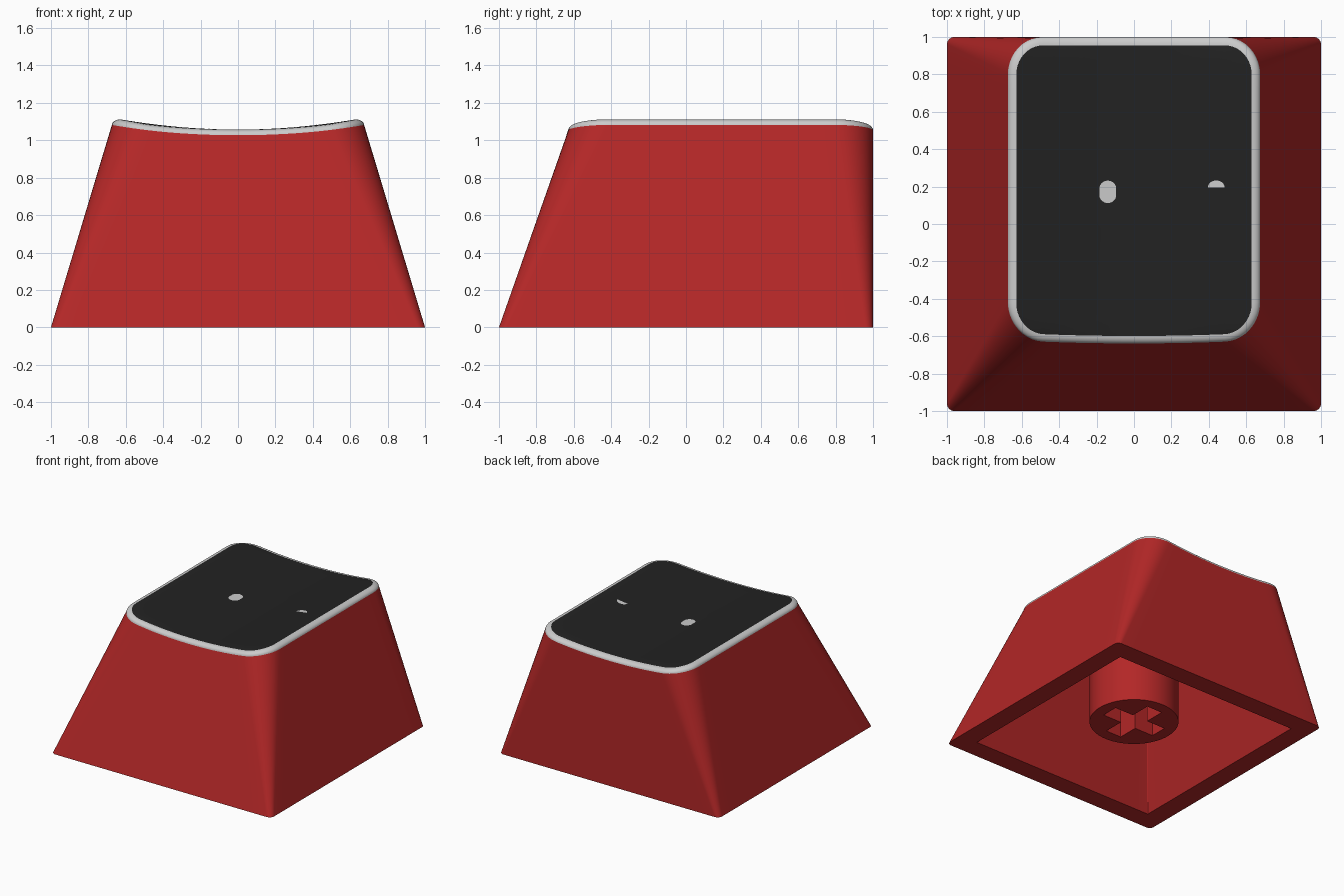
import bpy, bmesh
from math import sin, cos, pi
from mathutils import Vector

if "Cube" in bpy.data.objects:
    bpy.data.objects.remove(bpy.data.objects["Cube"])

RED, BLACK = (0.45, 0.02, 0.02, 1), (0.016, 0.016, 0.016, 1)
TOP = 1.08


def material(name, color):
    m = bpy.data.materials.new(name)
    m.diffuse_color = color
    m.use_nodes = True
    m.node_tree.nodes["Principled BSDF"].inputs["Base Color"].default_value = m.diffuse_color
    return m


red, black = material("red_plastic", RED), material("black_plastic", BLACK)


def dish(x):
    return 1.027 + 0.055 * (x / 0.675) ** 2


def outline(hx, y0, y1, r, z=0.0, arc=10, side=16):
    """Rounded rectangle, always with the same point count, counter-clockwise."""
    centres = [(hx - r, y1 - r), (r - hx, y1 - r), (r - hx, y0 + r), (hx - r, y0 + r)]
    pts = []
    for c, (cx, cy) in enumerate(centres):
        for k in range(arc + 1):
            a = pi / 2 * (c + k / arc)
            pts.append(Vector((cx + r * cos(a), cy + r * sin(a), z)))
        nx, ny = centres[(c + 1) % 4]
        a = pi / 2 * (c + 1)
        nxt = Vector((nx + r * cos(a), ny + r * sin(a), z))
        end = pts[-1].copy()
        pts += [end.lerp(nxt, k / side) for k in range(1, side)]
    return pts


def finish(bm, name, mat=None, angle=35):
    bmesh.ops.recalc_face_normals(bm, faces=bm.faces)
    me = bpy.data.meshes.new(name)
    bm.to_mesh(me)
    bm.free()
    ob = bpy.data.objects.new(name, me)
    bpy.context.collection.objects.link(ob)
    if mat:
        me.materials.append(mat)
    bpy.ops.object.select_all(action='DESELECT')
    ob.select_set(True)
    bpy.context.view_layer.objects.active = ob
    bpy.ops.object.shade_smooth_by_angle(angle=angle * pi / 180)
    return ob


def loft(name, rings, mat=None, cap=False, centre=None):
    bm = bmesh.new()
    loops = [[bm.verts.new(p) for p in ring] for ring in rings]
    n = len(loops[0])
    for a, b in zip(loops, loops[1:]):
        for i in range(n):
            j = (i + 1) % n
            bm.faces.new((a[i], a[j], b[j], b[i]))
    if cap:
        bm.faces.new(loops[-1])
    if centre:
        c = bm.verts.new(centre)
        for i in range(n):
            bm.faces.new((loops[-1][i], loops[-1][(i + 1) % n], c))
    return finish(bm, name, mat)


# Outer wall outlines, trimmed along the scooped top
base = outline(1, -1, 1, 0.04)
crown = outline(0.675, -0.62, 1, 0.2, TOP)
inset = outline(0.63, -0.58, 0.955, 0.155, TOP)
edge = []
for b, t in zip(base, crown):
    p = b.lerp(t, dish(t.x) / TOP)
    edge.append(p)

# Red shell with tapered hollow underside
cavity_low = outline(0.84, -0.84, 0.84, 0.006)
cavity_high = outline(0.575, -0.53, 0.84, 0.006, 0.88)
walls = [[e.lerp(b, k / 6) for b, e in zip(base, edge)] for k in range(7)]
loft("cap_shell", walls + [cavity_low, cavity_high], red, cap=True)

# Grey rounded rim
rim = []
for k in range(7):
    a = pi / 2 * k / 6
    rim.append([e + (i - t) * (1 - cos(a)) + Vector((0, 0, 0.03 * sin(a)))
                for e, i, t in zip(edge, inset, crown)])
loft("top_rim", rim)

# Black scooped top face, concentric rings following the scoop
mid = Vector((0, 0.185, 0))
inner = rim[-1]
x_max = max(p.x for p in inner)


def face_z(x):
    return 1.057 + (max(p.z for p in inner) - 1.057) * (x / x_max) ** 2


rings = [inner]
for s in (0.97, 0.9, 0.75, 0.6, 0.45, 0.3, 0.15):
    ring = []
    for p in inner:
        q = mid.lerp(p, s)
        ring.append(Vector((q.x, q.y, face_z(q.x))))
    rings.append(ring)
loft("top_face", rings, black, centre=(mid.x, mid.y, face_z(0)))


# Small pale inlays lying on the top face
def inlay(name, pts):
    bm = bmesh.new()
    bm.faces.new([bm.verts.new((x, y, face_z(x) + 0.004)) for x, y in pts])
    finish(bm, name)


oval = []
for k in range(32):
    a = 2 * pi * (k + 0.5) / 32
    oval.append((-0.14 + 0.045 * cos(a), 0.172 + (0.017 if sin(a) > 0 else -0.017) + 0.043 * sin(a)))
inlay("oval_inlay", oval)
inlay("half_round_inlay", [(0.44 + 0.045 * cos(pi * k / 16), 0.195 + 0.038 * sin(pi * k / 16))
                           for k in range(17)])

# Mounting stem with a cross-shaped socket
bpy.ops.mesh.primitive_cylinder_add(vertices=64, radius=0.335, depth=0.78, location=(0, 0, 0.51))
stem = bpy.context.object
stem.name = "mount_stem"
stem.data.materials.append(red)
for name, size in (("slot_cutter_x", (0.48, 0.14, 0.9)), ("slot_cutter_y", (0.14, 0.48, 0.9))):
    bpy.ops.mesh.primitive_cube_add(size=1, location=(0, 0, 0.1))
    cutter = bpy.context.object
    cutter.name = name
    cutter.scale = size
    cutter.hide_render = True
    cutter.display_type = 'WIRE'
    cutter.data.materials.append(red)
    mod = stem.modifiers.new(name, 'BOOLEAN')
    mod.operation = 'DIFFERENCE'
    mod.solver = 'EXACT'
    mod.object = cutter
bpy.ops.object.select_all(action='DESELECT')
stem.select_set(True)
bpy.context.view_layer.objects.active = stem
bpy.ops.object.shade_smooth_by_angle(angle=35 * pi / 180)
